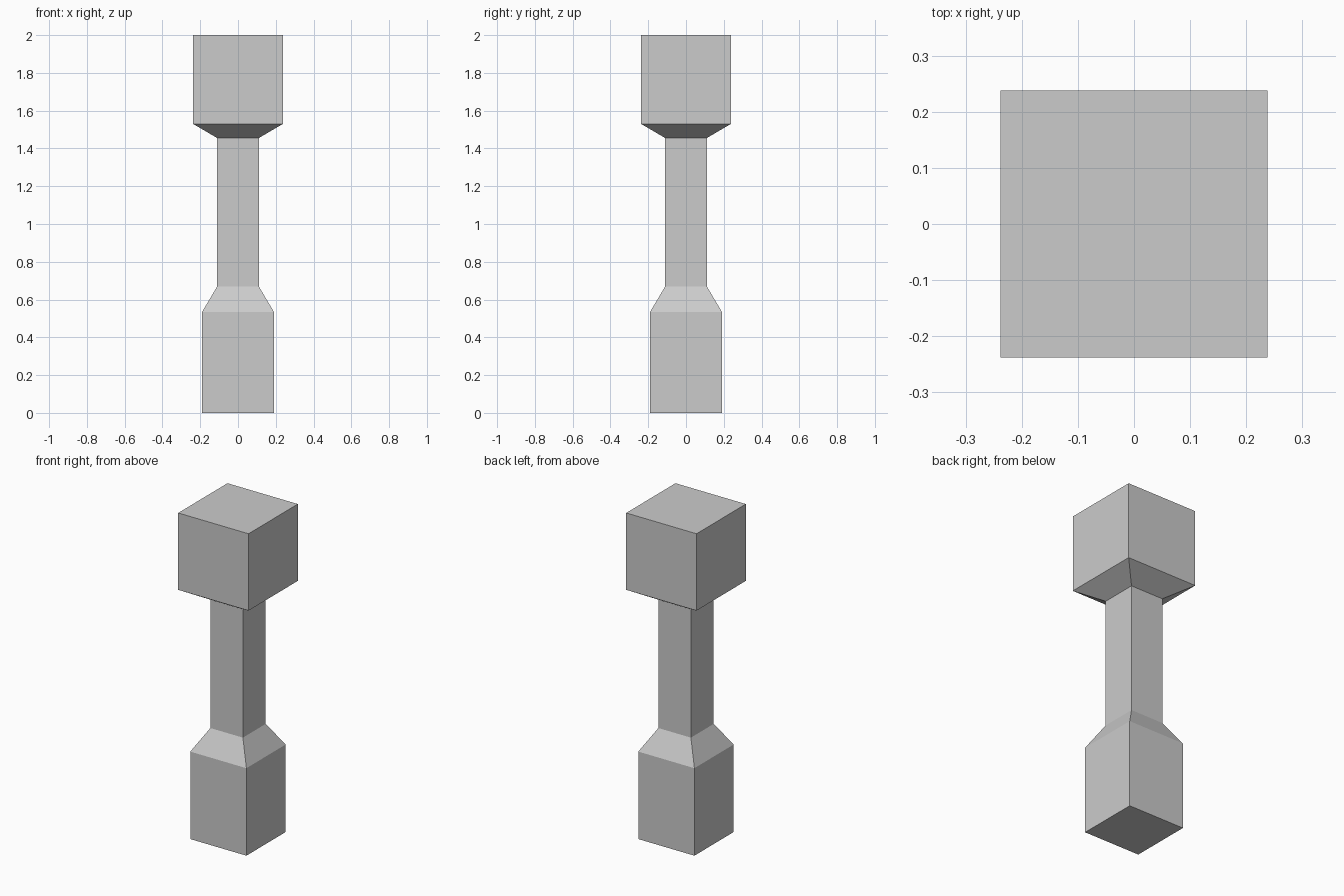
import bpy, bmesh
from mathutils import Vector

if "Cube" in bpy.data.objects:
    bpy.data.objects.remove(bpy.data.objects["Cube"])

# Pillar profile: (half width, height) of each square section
PROFILE = [(.19, 0), (.19, .535), (.11, .67), (.11, 1.455), (.238, 1.53), (.238, 2)]

# Centres of the broken pieces, by part
SEEDS = {
    "head": [(-.247, -.22, 1.853), (-.11, -.12, 1.96), (.098, -.237, 1.856),
             (-.232, -.055, 1.9), (-.035, .17, 1.873), (.2, .03, 1.99),
             (.2, .07, 1.78), (.17, .24, 1.74), (.035, -.15, 1.825),
             (-.063, -.15, 1.63), (.208, -.145, 1.55), (-.183, -.114, 1.57),
             (-.24, .23, 1.95), (-.13, .2, 1.66), (.03, .12, 1.57)],
    "shaft": [(0, -.08, 1.17), (.02, .07, 1.2), (-.04, -.05, .9), (.0, .095, .67)],
    "base": [(-.04, -.12, .43), (.155, -.1, .36), (.06, -.1, .15), (-.19, -.1, .08),
             (-.17, -.02, .58), (.04, -.06, .65), (0, .13, .4), (-.13, .13, .2),
             (.13, .15, .1), (.13, .12, .5)],
}


def to_object(bm, name):
    bmesh.ops.recalc_face_normals(bm, faces=bm.faces[:])
    mesh = bpy.data.meshes.new(name)
    bm.to_mesh(mesh)
    bm.free()
    obj = bpy.data.objects.new(name, mesh)
    bpy.context.collection.objects.link(obj)
    return obj


def make_pillar():
    bm = bmesh.new()
    rings = [[bm.verts.new((sx * r, sy * r, z))
              for sx, sy in ((-1, -1), (1, -1), (1, 1), (-1, 1))] for r, z in PROFILE]
    for a, b in zip(rings, rings[1:]):
        for i in range(4):
            j = (i + 1) % 4
            bm.faces.new((a[i], a[j], b[j], b[i]))
    bm.faces.new(rings[0][::-1])
    bm.faces.new(rings[-1])
    return to_object(bm, "whole_pillar")


def make_cell(seed, others, name):
    """Convex cell of all points nearer to this seed than to any other."""
    bm = bmesh.new()
    bmesh.ops.create_cube(bm, size=1)
    for v in bm.verts:
        v.co = Vector((v.co.x * .83, v.co.y * .83, v.co.z * 2.4 + 1))
    for other in sorted(others, key=lambda o: (o - seed).length):
        cut = bmesh.ops.bisect_plane(
            bm, geom=bm.verts[:] + bm.edges[:] + bm.faces[:], dist=1e-6,
            plane_co=(seed + other) / 2, plane_no=(other - seed).normalized(),
            clear_outer=True)
        edges = [e for e in cut["geom_cut"]
                 if isinstance(e, bmesh.types.BMEdge) and e.is_boundary]
        if edges:
            bmesh.ops.holes_fill(bm, edges=edges, sides=0)
    return to_object(bm, name)


# Break the pillar into shards
pillar = make_pillar()
pillar.hide_render = True
points = [(part, Vector(p)) for part, group in SEEDS.items() for p in group]
shards = []
for i, (part, p) in enumerate(points):
    others = [q for k, (_, q) in enumerate(points) if k != i]
    shard = make_cell(p, others, f"{part}_shard_{i + 1:02d}")
    mod = shard.modifiers.new("trim", 'BOOLEAN')
    mod.operation = 'INTERSECT'
    mod.solver = 'EXACT'
    mod.object = pillar
    shards.append(shard)

# Apply the trims, then drop the helper
bpy.context.view_layer.update()
graph = bpy.context.evaluated_depsgraph_get()
meshes = [bpy.data.meshes.new_from_object(s.evaluated_get(graph)) for s in shards]
for shard, mesh in zip(shards, meshes):
    shard.modifiers.clear()
    shard.data = mesh
    if not mesh.polygons:
        bpy.data.objects.remove(shard)
bpy.data.objects.remove(pillar)
